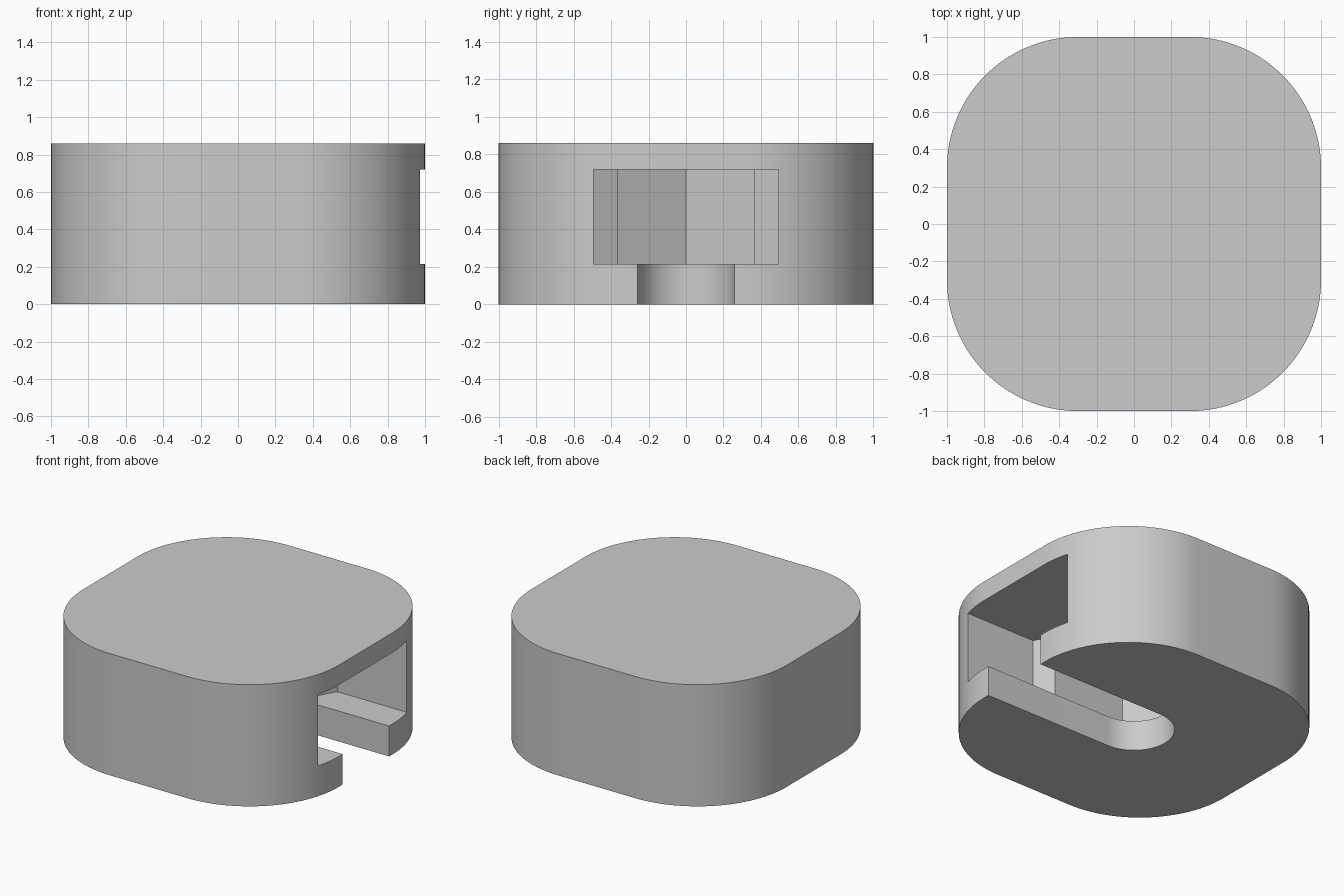
import bpy
import bmesh
from math import cos, sin, pi, sqrt, radians

default_cube = bpy.data.objects.get("Cube")
if default_cube:
    bpy.data.objects.remove(default_cube, do_unlink=True)

HEIGHT = 0.86
POCKET_BOTTOM, POCKET_TOP = 0.215, 0.72
CORNER = 0.7
OUT = 1.3                      # cutters run past the right side

grey = bpy.data.materials.new("light grey")
grey.use_nodes = True
colour = (0.6, 0.6, 0.6, 1)
grey.diffuse_color = colour
grey.node_tree.nodes["Principled BSDF"].inputs["Base Color"].default_value = colour


def arc(cx, cy, r, start, end, steps):
    angles = [start + (end - start) * i / steps for i in range(steps + 1)]
    return [(cx + r * cos(a), cy + r * sin(a)) for a in angles]


def prism(name, outline, z0, z1):
    """Extrude a counter-clockwise outline from z0 to z1."""
    bm = bmesh.new()
    face = bm.faces.new([bm.verts.new((x, y, z0)) for x, y in outline])
    top = bmesh.ops.extrude_face_region(bm, geom=[face])["geom"]
    moved = [v for v in top if isinstance(v, bmesh.types.BMVert)]
    bmesh.ops.translate(bm, verts=moved, vec=(0, 0, z1 - z0))
    bmesh.ops.recalc_face_normals(bm, faces=bm.faces)
    mesh = bpy.data.meshes.new(name)
    bm.to_mesh(mesh)
    bm.free()
    mesh.materials.append(grey)
    obj = bpy.data.objects.new(name, mesh)
    bpy.context.collection.objects.link(obj)
    return obj


# Rounded square body
inner = 1 - CORNER
outline = []
for i, (sx, sy) in enumerate([(1, 1), (-1, 1), (-1, -1), (1, -1)]):
    outline += arc(sx * inner, sy * inner, CORNER, i * pi / 2, (i + 1) * pi / 2, 32)
body = prism("body", outline, 0, HEIGHT)

# Nut pocket: pointed inner seat that steps out to a wider mouth
seat, mouth = 0.365, 0.495
step_x = 0.355
half = [(-2 * seat / sqrt(3), 0), (-seat / sqrt(3), -seat), (step_x, -seat),
        (step_x + (mouth - seat) / sqrt(3), -mouth), (OUT, -mouth)]
pocket = half + [(x, -y) for x, y in reversed(half[1:])]
pocket_cutter = prism("pocket_cutter", pocket, POCKET_BOTTOM, POCKET_TOP)

# Round-ended bolt slot through the floor
slot_r = 0.26
slot = arc(0, 0, slot_r, pi / 2, 3 * pi / 2, 40) + [(OUT, -slot_r), (OUT, slot_r)]
slot_cutter = prism("slot_cutter", slot, -0.2, POCKET_BOTTOM + 0.1)

# Cut both openings, then drop the cutters
bpy.ops.object.select_all(action='DESELECT')
body.select_set(True)
bpy.context.view_layer.objects.active = body
for cutter in (pocket_cutter, slot_cutter):
    cutter.hide_render = True
    mod = body.modifiers.new(cutter.name, 'BOOLEAN')
    mod.operation = 'DIFFERENCE'
    mod.solver = 'EXACT'
    mod.object = cutter
    bpy.ops.object.modifier_apply(modifier=mod.name)
    bpy.data.objects.remove(cutter, do_unlink=True)

bpy.ops.object.shade_smooth_by_angle(angle=radians(30))
